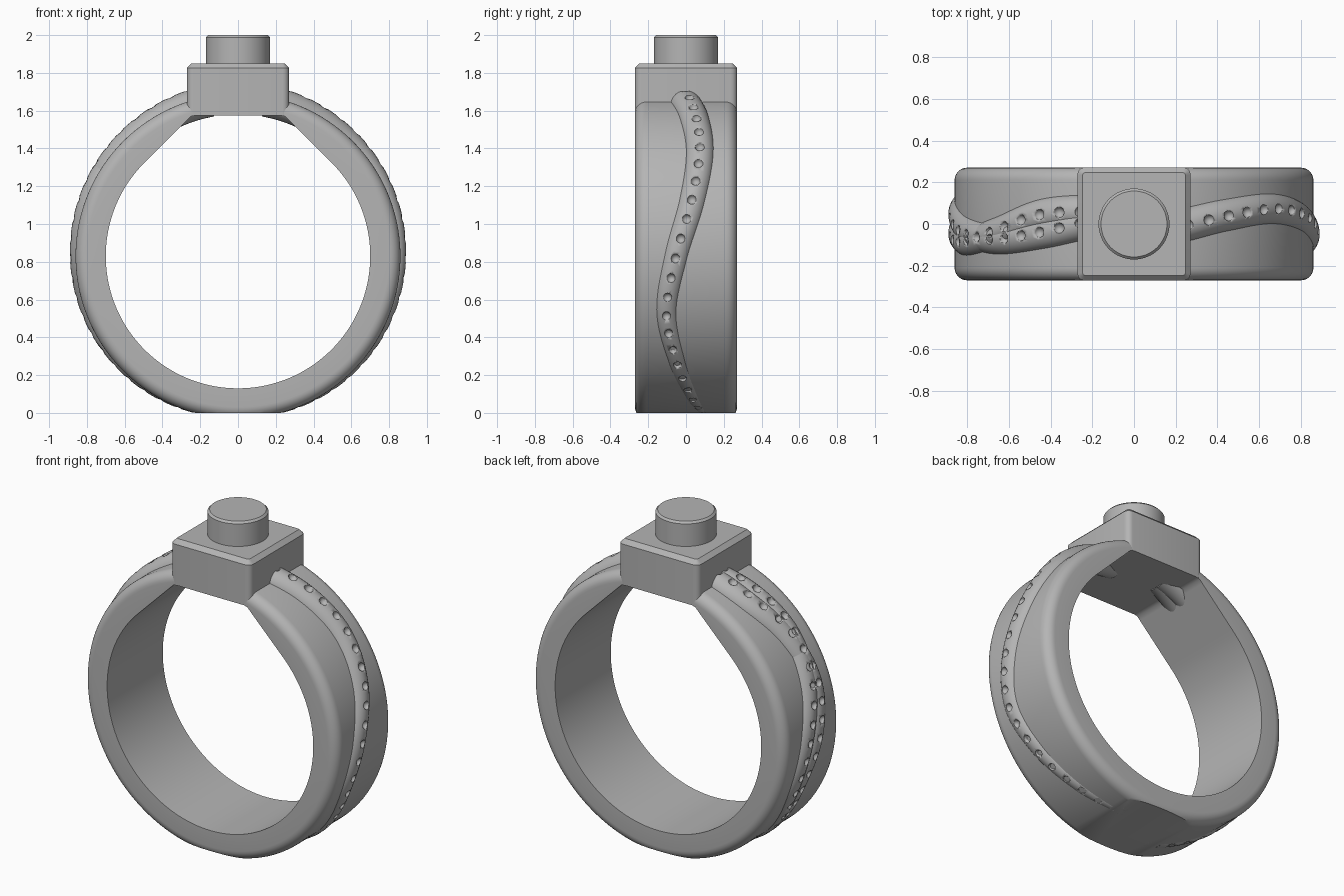
import bpy, bmesh
from math import sin, cos, pi, radians
from mathutils import Vector, Matrix

if "Cube" in bpy.data.objects:
    bpy.data.objects.remove(bpy.data.objects["Cube"], do_unlink=True)

CENTRE_Z = 0.83
OUTER = 0.86
INNER = 0.70

metal = bpy.data.materials.new("grey metal")
metal.use_nodes = True
GREY = (0.46, 0.46, 0.46, 1)
metal.diffuse_color = GREY
metal.node_tree.nodes["Principled BSDF"].inputs["Base Color"].default_value = GREY


def finish(bm, name, angle=35):
    """Turn a bmesh into a smooth-shaded object."""
    bmesh.ops.recalc_face_normals(bm, faces=bm.faces)
    mesh = bpy.data.meshes.new(name)
    bm.to_mesh(mesh)
    bm.free()
    mesh.materials.append(metal)
    obj = bpy.data.objects.new(name, mesh)
    bpy.context.collection.objects.link(obj)
    bpy.ops.object.select_all(action='DESELECT')
    obj.select_set(True)
    bpy.context.view_layer.objects.active = obj
    bpy.ops.object.shade_smooth_by_angle(angle=radians(angle))
    return obj


def bridge(bm, rings, closed):
    """Skin a list of vertex loops, as a closed hoop or a capped tube."""
    count = len(rings)
    for i in range(count if closed else count - 1):
        a, b = rings[i], rings[(i + 1) % count]
        for j in range(len(a)):
            k = (j + 1) % len(a)
            bm.faces.new((a[j], a[k], b[k], b[j]))
    if not closed:
        bm.faces.new(rings[0])
        bm.faces.new(rings[-1])


def flatten_base(bm):
    """Slice off everything below the ground and cap the cut."""
    cut = bmesh.ops.bisect_plane(
        bm, geom=bm.verts[:] + bm.edges[:] + bm.faces[:],
        plane_co=(0, 0, 0), plane_no=(0, 0, 1), clear_inner=True)
    edges = [e for e in cut["geom_cut"] if isinstance(e, bmesh.types.BMEdge)]
    bmesh.ops.holes_fill(bm, edges=edges, sides=0)


def polar(angle, radius, y):
    return Vector((radius * cos(angle), y, CENTRE_Z + radius * sin(angle)))


# Band: rounded section swept round, the hole opening into a 45 degree shoulder
def hole_radius(angle):
    side = abs(cos(angle))
    if sin(angle) < side:
        return INNER
    return min(INNER / cos(abs(angle - pi / 2) - pi / 4), 0.745 / sin(angle))


bm = bmesh.new()
HALF, FILLET = 0.27, 0.06
rings = []
for i in range(192):
    t = 2 * pi * i / 192
    section = [(hole_radius(t), HALF), (hole_radius(t), -HALF)]
    for sign in (-1, 1):
        arc = []
        for s in range(8):
            q = pi / 2 * s / 7
            arc.append((OUTER - FILLET + FILLET * sin(q),
                        sign * (HALF - FILLET + FILLET * cos(q))))
        section += arc if sign < 0 else arc[::-1]
    rings.append([bm.verts.new(polar(t, r, y)) for r, y in section])
bridge(bm, rings, True)
flatten_base(bm)
finish(bm, "band")


# Wavy raised strands with a row of dimples, offsets given every 20 degrees
def interpolate(values, f):
    i = min(int(f), len(values) - 2)
    t = f - i
    p0, p1 = values[max(i - 1, 0)], values[i]
    p2, p3 = values[i + 1], values[min(i + 2, len(values) - 1)]
    m1, m2 = (p2 - p0) / 2, (p3 - p1) / 2
    return (p1 + m1 * t + (3 * (p2 - p1) - 2 * m1 - m2) * t * t
            + (2 * (p1 - p2) + m1 + m2) * t ** 3)


def strand(name, offsets, side, dimples=23):
    def sample(u):
        angle = radians(80 - 160 * u)
        if side < 0:
            angle = pi - angle
        crest = 0.92 - 0.06 * u
        thick = 0.085 - 0.025 * u
        y = interpolate(offsets, u * (len(offsets) - 1))
        return angle, crest, thick, y

    def middle(u):
        angle, crest, thick, y = sample(u)
        return polar(angle, crest - thick, y)

    bm = bmesh.new()
    rings = []
    steps = 100
    for i in range(steps + 1):
        u = i / steps
        angle, crest, thick, y = sample(u)
        tangent = (middle(min(u + 0.01, 1)) - middle(max(u - 0.01, 0))).normalized()
        out = Vector((cos(angle), 0, sin(angle)))
        across = tangent.cross(out).normalized()
        out = across.cross(tangent)
        rings.append([bm.verts.new(middle(u) + thick * (out * cos(a) + across * sin(a)))
                      for a in (2 * pi * j / 28 for j in range(28))])
    bridge(bm, rings, False)
    flatten_base(bm)
    obj = finish(bm, name)

    # Dimple cutters
    bm = bmesh.new()
    for i in range(dimples):
        angle, crest, thick, y = sample(0.04 + 0.93 * i / (dimples - 1))
        size = 0.027 - 0.006 * i / dimples
        bmesh.ops.create_uvsphere(bm, u_segments=14, v_segments=9, radius=size,
                                  matrix=Matrix.Translation(polar(angle, crest + 0.002, y)))
    cutter = finish(bm, name + "_cutter")
    cutter.hide_render = True
    mod = obj.modifiers.new("dimples", 'BOOLEAN')
    mod.operation = 'DIFFERENCE'
    mod.solver = 'EXACT'
    mod.object = cutter
    bpy.context.view_layer.objects.active = obj
    bpy.ops.object.modifier_apply(modifier=mod.name)
    bpy.data.objects.remove(cutter, do_unlink=True)


wave = [-0.02, 0.04, 0.073, 0.032, -0.053, -0.104, -0.05, 0.03, 0.1]
strand("left_strand", wave, 1)
strand("right_strand", [-y for y in wave], -1)
strand("right_second_strand",
       [0.06, 0.045, -0.04, -0.085, -0.04, 0.04, 0.02, -0.03, -0.08], -1)

# Square head with rounded corners and a chamfered top
BASE, TOP = 1.575, 1.85
bm = bmesh.new()
bmesh.ops.create_cube(bm, size=1, matrix=Matrix.Translation((0, 0, (BASE + TOP) / 2))
                      @ Matrix.Diagonal((0.542, 0.542, TOP - BASE, 1)))
upright = [e for e in bm.edges if abs(e.verts[0].co.z - e.verts[1].co.z) > 0.1]
bmesh.ops.bevel(bm, geom=upright, offset=0.035, segments=5, profile=0.5, affect='EDGES')
rim = [e for e in bm.edges if all(v.co.z > TOP - 0.001 for v in e.verts)]
bmesh.ops.bevel(bm, geom=rim, offset=0.025, segments=1, affect='EDGES')
finish(bm, "head")

# Round stud on the head
bm = bmesh.new()
bmesh.ops.create_cone(bm, cap_ends=True, segments=64, radius1=0.17, radius2=0.17,
                      depth=0.17, matrix=Matrix.Translation((0, 0, 1.915)))
rim = [e for e in bm.edges if all(v.co.z > 1.999 for v in e.verts)]
bmesh.ops.bevel(bm, geom=rim, offset=0.012, segments=1, affect='EDGES')
finish(bm, "stud")
